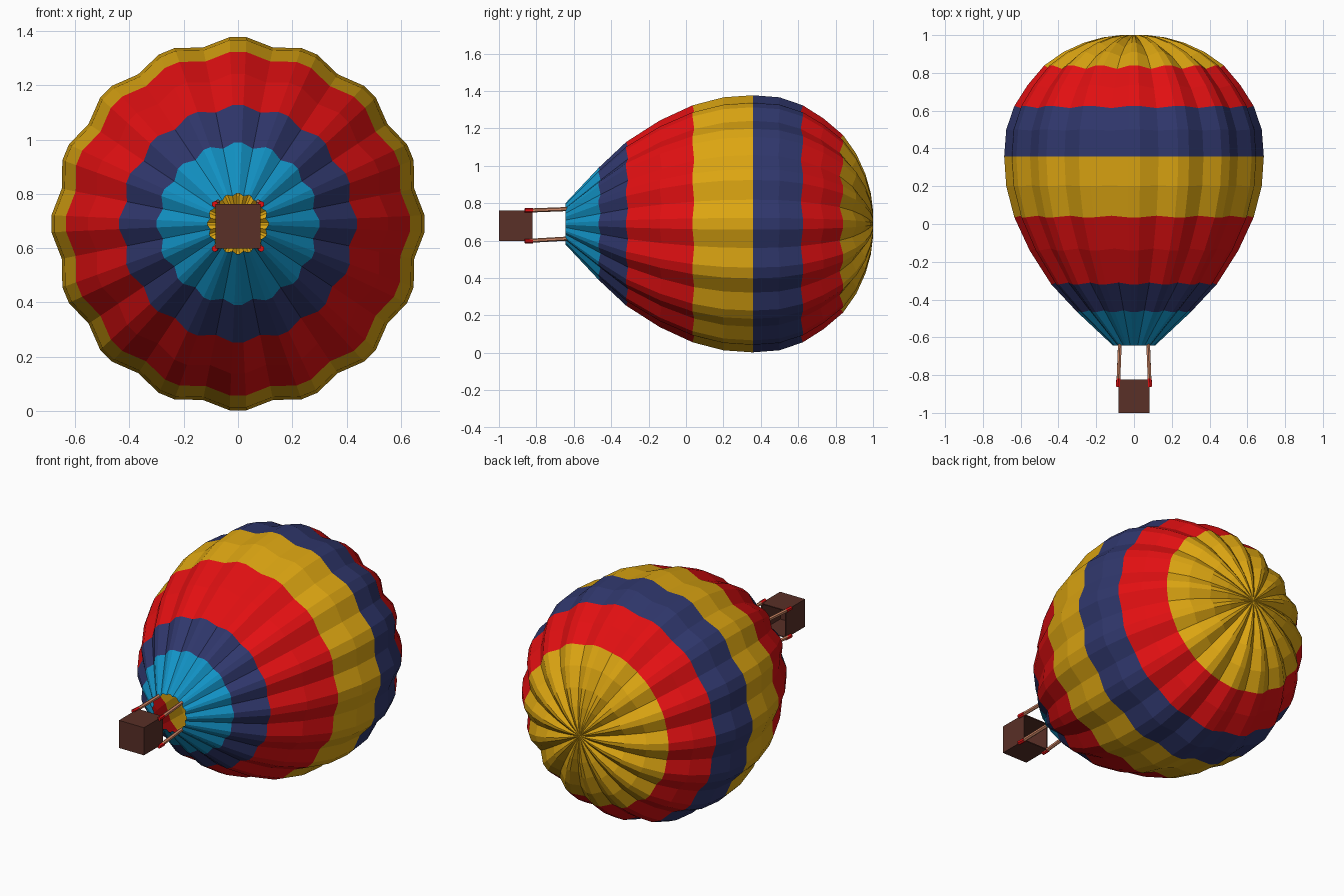
import bpy, bmesh, math
from mathutils import Vector

if "Cube" in bpy.data.objects:
    bpy.data.objects.remove(bpy.data.objects["Cube"])

def mat(name, rgb):
    m = bpy.data.materials.new(name)
    m.diffuse_color = (*rgb, 1)
    m.use_nodes = True
    m.node_tree.nodes["Principled BSDF"].inputs["Base Color"].default_value = m.diffuse_color
    return m

RED = mat("red", (0.76, 0.005, 0.006))
YELLOW = mat("yellow", (0.72, 0.38, 0.006))
NAVY = mat("navy", (0.029, 0.038, 0.15))
CYAN = mat("sky_blue", (0.006, 0.29, 0.56))
BROWN = mat("basket_brown", (0.10, 0.029, 0.02))
COPPER = mat("copper", (0.62, 0.24, 0.13))

def finish(name, bm, mats):
    me = bpy.data.meshes.new(name)
    bm.to_mesh(me)
    bm.free()
    for m in mats:
        me.materials.append(m)
    ob = bpy.data.objects.new(name, me)
    bpy.context.collection.objects.link(ob)
    return ob

# Envelope: lobed skin around the y axis, open at the mouth
CZ = 0.69
LOBES = 16
profile = [(-0.643, 0.112), (-0.467, 0.30), (-0.32, 0.438), (-0.14, 0.553), (0.035, 0.634),
           (0.20, 0.677), (0.357, 0.688), (0.50, 0.677), (0.625, 0.634), (0.735, 0.564),
           (0.84, 0.475), (0.91, 0.375), (0.96, 0.265), (0.988, 0.165), (1.0, 0.07)]
bands = [(-0.467, 2), (-0.32, 1), (0.035, 0), (0.357, 3), (0.625, 1), (0.84, 0), (2, 3)]

bm = bmesh.new()
rings = []
for i, (y, r) in enumerate(profile):
    a, b = profile[max(i - 1, 0)], profile[min(i + 1, len(profile) - 1)]
    t = Vector((b[0] - a[0], b[1] - a[1])).normalized()
    depth = min(0.026, 0.12 * r)
    vy, vr = y - depth * -t.y, r - depth * t.x      # valley pushed in along the normal
    if t.y < 0:
        vy = y - depth * abs(t.y)
    else:
        vy = min(y + depth * t.y, y + 0.01) if i else y
    ring = []
    for k in range(LOBES):
        for deg, yy, rr in ((-2.6, y, r), (2.6, y, r), (11.25, vy, vr)):
            ang = math.radians(k * 360 / LOBES + deg)
            ring.append(bm.verts.new((rr * math.sin(ang), yy, CZ + rr * math.cos(ang))))
    rings.append(ring)

def band_of(y):
    return next(c for top, c in bands if y < top)

n = LOBES * 3
for i in range(len(rings) - 1):
    c = band_of((profile[i][0] + profile[i + 1][0]) / 2)
    for j in range(n):
        k = (j + 1) % n
        f = bm.faces.new((rings[i][j], rings[i][k], rings[i + 1][k], rings[i + 1][j]))
        f.material_index = c
crown = bm.verts.new((0, 1.0, CZ))
for j in range(n):
    bm.faces.new((rings[-1][j], rings[-1][(j + 1) % n], crown)).material_index = 3
bmesh.ops.recalc_face_normals(bm, faces=bm.faces)
if bm.faces[-1:][0].normal.y < 0:
    bmesh.ops.reverse_faces(bm, faces=bm.faces)
finish("envelope", bm, [RED, NAVY, CYAN, YELLOW])

# Basket: box open towards the envelope
BZ = 0.68
bm = bmesh.new()
bmesh.ops.create_cube(bm, size=1)
for v in bm.verts:
    v.co = Vector((v.co.x * 0.164, -0.911 + v.co.y * 0.178, BZ + v.co.z * 0.164))
bm.normal_update()
bmesh.ops.delete(bm, geom=[f for f in bm.faces if f.normal.y > 0.9], context='FACES_ONLY')
basket = finish("basket", bm, [BROWN])
wall = basket.modifiers.new("wall", 'SOLIDIFY')
wall.thickness = 0.008
wall.offset = -1

# Square-section rod between two points
def rod(name, p, q, radius, m):
    p, q = Vector(p), Vector(q)
    bm = bmesh.new()
    bmesh.ops.create_cone(bm, cap_ends=True, segments=6, radius1=radius, radius2=radius,
                          depth=(q - p).length)
    bm.transform(Vector((0, 0, 1)).rotation_difference(q - p).to_matrix().to_4x4())
    bmesh.ops.translate(bm, verts=bm.verts, vec=(p + q) / 2)
    finish(name, bm, [m])

# Four struts with red sleeves at the basket corners
for sx in (-1, 1):
    for sz in (-1, 1):
        low = (sx * 0.083, -0.84, BZ + sz * 0.081)
        rod("strut", low, (sx * 0.075, -0.635, CZ + sz * 0.079), 0.011, COPPER)
        rod("sleeve", (sx * 0.085, -0.862, BZ + sz * 0.082),
            (sx * 0.083, -0.818, BZ + sz * 0.082), 0.012, RED)
